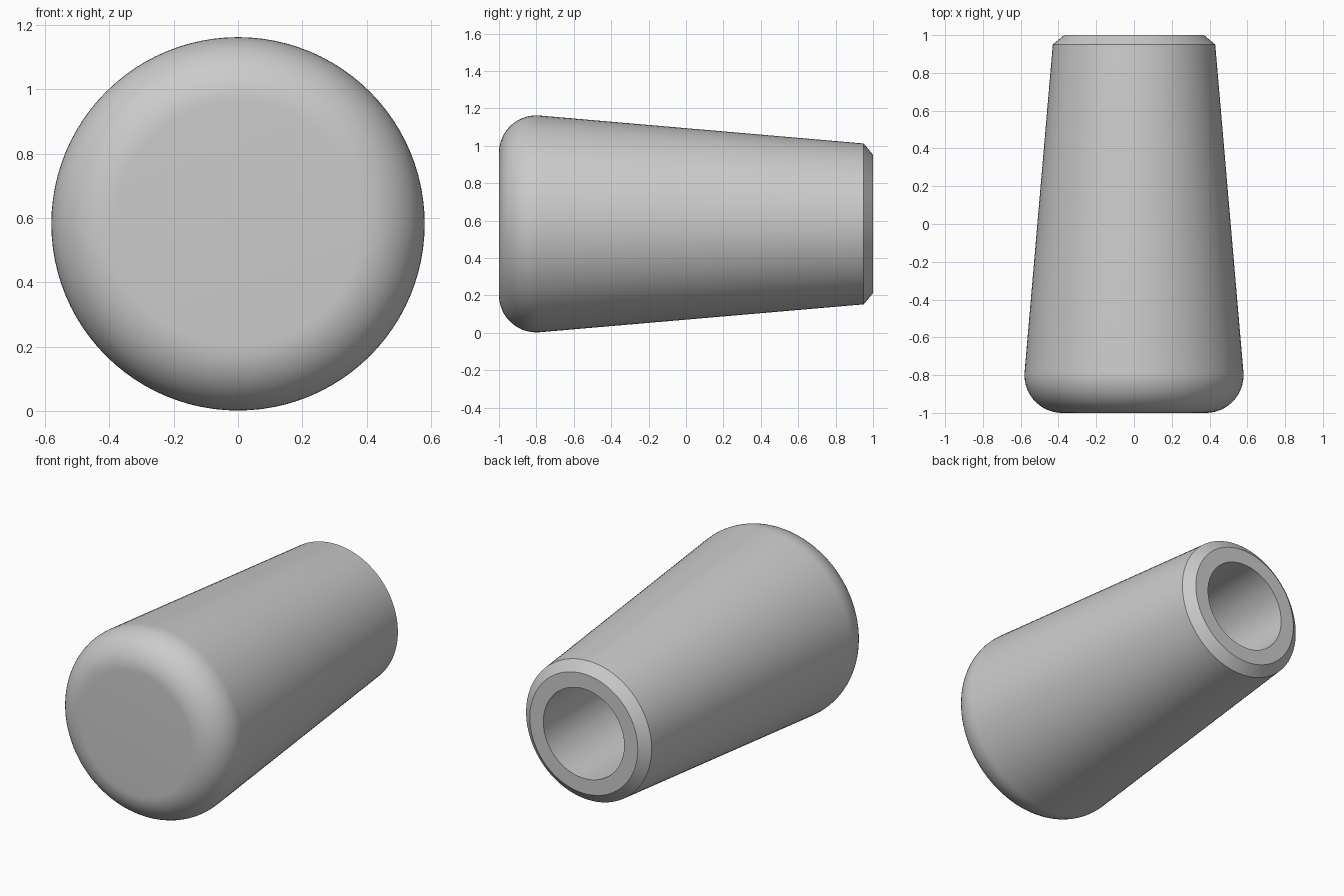
import bpy
import bmesh
from math import sin, cos, radians, pi
from mathutils import Vector

SIDES = 96
AXIS_HEIGHT = 0.582
FILLET = 0.2

if "Cube" in bpy.data.objects:
    bpy.data.objects.remove(bpy.data.objects["Cube"], do_unlink=True)

# Grey material
grey = bpy.data.materials.new("plain grey")
grey.use_nodes = True
colour = (0.6, 0.6, 0.6, 1)
grey.diffuse_color = colour
grey.node_tree.nodes["Principled BSDF"].inputs["Base Color"].default_value = colour

# Half profile as (radius, y): flat end, rounded shoulder, taper, chamfer, blind bore
profile = [(0, -1)]
for i in range(17):
    a = radians(95 * i / 16)
    profile.append((0.38 + FILLET * sin(a), -0.8 - FILLET * cos(a)))
profile += [(0.43, 0.95), (0.37, 1), (0.277, 1), (0.277, -0.2), (0, -0.2)]

# Spin the profile about the long axis
bm = bmesh.new()
verts = [bm.verts.new((r, y, 0)) for r, y in profile]
edges = [bm.edges.new(pair) for pair in zip(verts, verts[1:])]
bmesh.ops.spin(bm, geom=verts + edges, cent=(0, 0, 0), axis=(0, 1, 0),
               angle=2 * pi, steps=SIDES, use_merge=True)
bmesh.ops.remove_doubles(bm, verts=bm.verts[:], dist=0.0005)
bmesh.ops.recalc_face_normals(bm, faces=bm.faces[:])
bmesh.ops.translate(bm, verts=bm.verts[:], vec=Vector((0, 0, AXIS_HEIGHT)))

mesh = bpy.data.meshes.new("tapered_knob")
bm.to_mesh(mesh)
bm.free()
mesh.materials.append(grey)
knob = bpy.data.objects.new("tapered_knob", mesh)
bpy.context.collection.objects.link(knob)

# Smooth round faces, crisp chamfer and rim
bpy.ops.object.select_all(action='DESELECT')
knob.select_set(True)
bpy.context.view_layer.objects.active = knob
bpy.ops.object.shade_smooth_by_angle(angle=radians(30))
